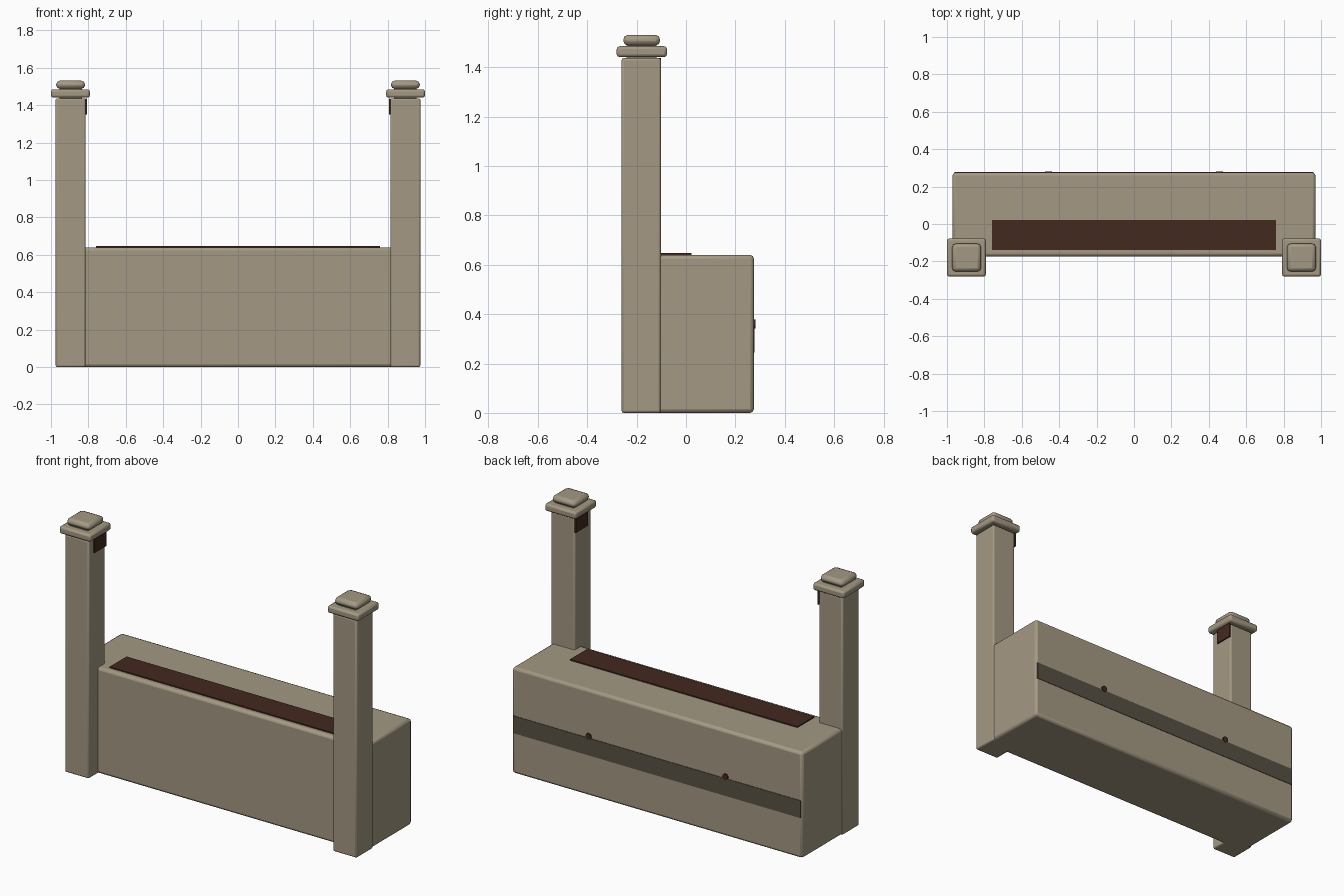
import bpy, math
from mathutils import Vector

if "Cube" in bpy.data.objects:
    bpy.data.objects.remove(bpy.data.objects["Cube"])


def srgb(r, g, b):
    lin = [((c / 255 + 0.055) / 1.055) ** 2.4 if c > 10 else c / 255 / 12.92 for c in (r, g, b)]
    return (*lin, 1.0)


def material(name, rgb):
    m = bpy.data.materials.new(name)
    m.diffuse_color = srgb(*rgb)
    m.use_nodes = True
    m.node_tree.nodes["Principled BSDF"].inputs["Base Color"].default_value = m.diffuse_color
    return m


STONE = material("warm stone", (164, 153, 131))
BROWN = material("dark brown", (68, 41, 32))
SHADE = material("dark taupe", (88, 81, 68))


def box(name, lo, hi, mat, bevel=0.0, segments=2):
    """Axis-aligned box between two corners, with optional rounded edges."""
    lo, hi = Vector(lo), Vector(hi)
    bpy.ops.mesh.primitive_cube_add(size=1, location=(lo + hi) / 2)
    ob = bpy.context.object
    ob.name = name
    ob.scale = hi - lo
    bpy.ops.object.transform_apply(location=False, rotation=False, scale=True)
    ob.data.materials.append(mat)
    if bevel:
        mod = ob.modifiers.new("rounded edges", "BEVEL")
        mod.width = bevel
        mod.segments = segments
        bpy.ops.object.shade_smooth_by_angle(angle=math.radians(35))
    return ob


# Main chest, with its top inlay and the band across the back
box("chest_body", (-0.97, -0.174, 0.0), (0.97, 0.275, 0.64), STONE, 0.016)
box("top_inlay", (-0.76, -0.14, 0.639), (0.76, 0.022, 0.647), BROWN)
box("back_band", (-0.96, 0.272, 0.245), (0.96, 0.278, 0.35), SHADE)

for side, s in (("left", -1), ("right", 1)):
    def mirrored(name, x0, x1, y0, y1, z0, z1, mat, bevel=0.0):
        xs = sorted((s * x0, s * x1))
        box(f"{side}_{name}", (xs[0], y0, z0), (xs[1], y1, z1), mat, bevel)

    # Corner post, stepped cap and inner plate
    mirrored("post", 0.815, 0.975, -0.261, -0.102, 0.0, 1.437, STONE, 0.009)
    mirrored("post_neck", 0.835, 0.955, -0.24, -0.12, 1.42, 1.50, STONE)
    mirrored("cap_slab", 0.792, 1.0, -0.281, -0.077, 1.441, 1.485, STONE, 0.012)
    mirrored("cap_top", 0.818, 0.972, -0.254, -0.105, 1.488, 1.531, STONE, 0.019)
    mirrored("post_plate", 0.807, 0.816, -0.215, -0.102, 1.35, 1.437, BROWN)

    # Round knob on the back
    bpy.ops.mesh.primitive_cylinder_add(vertices=16, radius=0.019, depth=0.014,
                                        location=(s * 0.457, 0.274, 0.36),
                                        rotation=(math.pi / 2, 0, 0))
    knob = bpy.context.object
    knob.name = f"{side}_back_knob"
    knob.data.materials.append(BROWN)
    bpy.ops.object.shade_smooth_by_angle(angle=math.radians(35))
